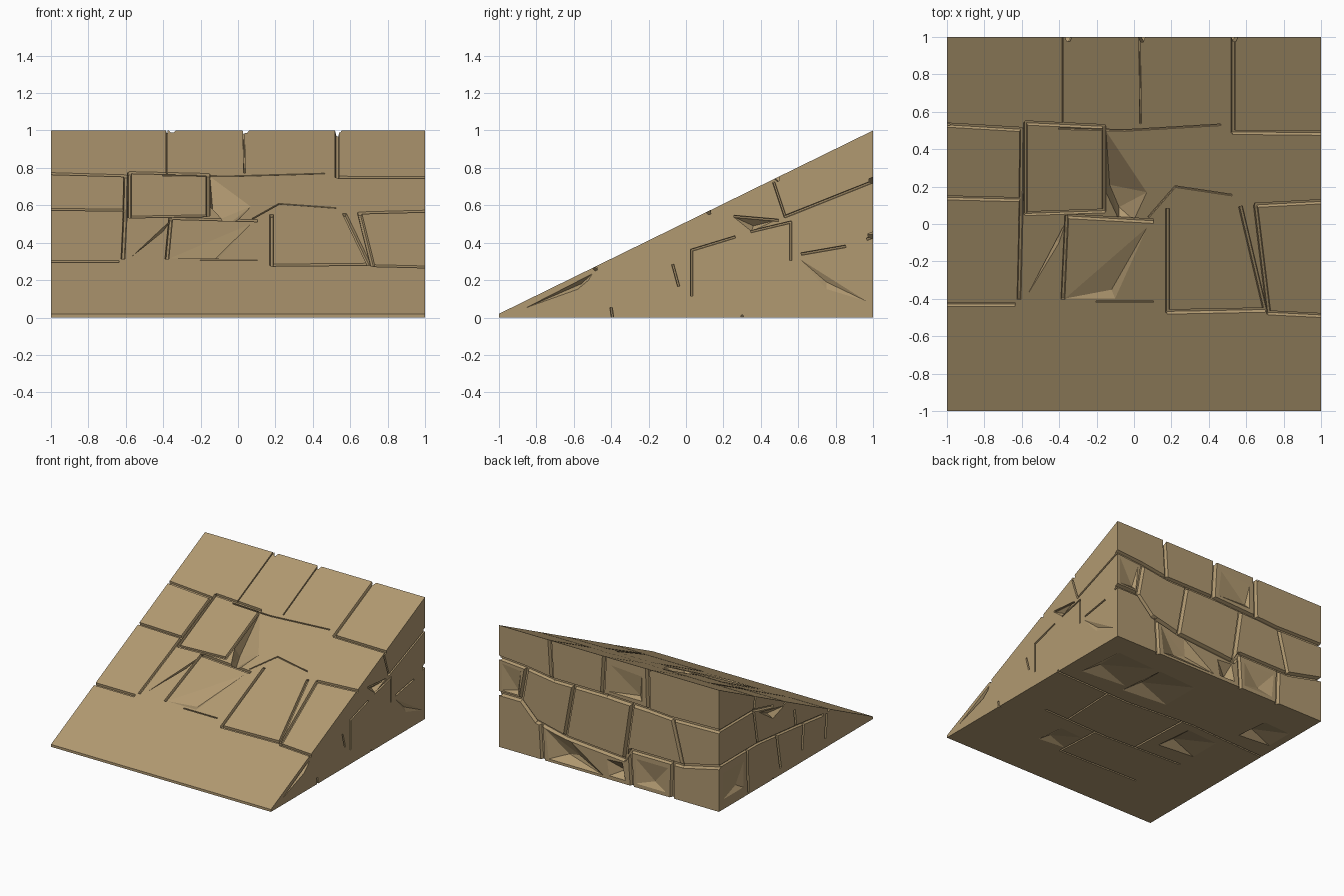
import bpy, bmesh, random
from mathutils import Vector

if "Cube" in bpy.data.objects:
    bpy.data.objects.remove(bpy.data.objects["Cube"])
random.seed(4)

stone = bpy.data.materials.new("sandstone")
stone.diffuse_color = (0.44, 0.32, 0.165, 1)
stone.use_nodes = True
stone.node_tree.nodes["Principled BSDF"].inputs["Base Color"].default_value = stone.diffuse_color

# Each face maps (u, v, height above the surface) to a point
FACES = {
    "slope": lambda u, v, h: Vector((u, v - 0.44 * h, 0.51 + 0.49 * v + 0.9 * h)),
    "back": lambda u, v, h: Vector((u, 1 + h, v)),
    "right": lambda u, v, h: Vector((1 + h, u, v)),
    "left": lambda u, v, h: Vector((-1 - h, u, v)),
    "under": lambda u, v, h: Vector((u, v, -h)),
}
cut = bmesh.new()


def hull(points):
    verts = [cut.verts.new(p) for p in points]
    bmesh.ops.convex_hull(cut, input=verts)
    for v in verts:
        if v.is_valid and not v.link_faces:
            cut.verts.remove(v)


def joint(face, path, top=0.022, base=0.012, depth=0.018):
    """Tapered mortar groove along a polyline."""
    P = FACES[face]
    for a, b in zip(path, path[1:]):
        a, b = Vector(a), Vector(b)
        d = (b - a).normalized()
        n = Vector((-d.y, d.x))
        dep = depth * random.uniform(0.85, 1.15)
        lift = random.uniform(0.015, 0.025)
        a, b = a - d * 0.004, b + d * 0.004
        pts = []
        for e in (a, b):
            for s in (-0.5, 0.5):
                t = e + n * s * top * 1.5
                q = e + n * s * base
                pts += [P(t.x, t.y, lift), P(q.x, q.y, -dep)]
        hull(pts)


def chip(face, rim, deep):
    """Broken hollow: rim polygon at the surface, deep points (u, v, depth)."""
    P = FACES[face]
    lift = random.uniform(0.01, 0.02)
    pts = [P(u, v, h) for u, v in rim for h in (lift, 0.001)]
    hull(pts + [P(u, v, -d) for u, v, d in deep])


# Joints on the sloping top
for path in [
    [(-1.02, .53), (-.6, .505), (-.605, .02), (-.615, -.4)],
    [(-1.02, .14), (-.61, .13)],
    [(-1.02, -.43), (-.64, -.43)],
    [(-.58, .54), (-.16, .52), (-.16, .07), (-.58, .055), (-.58, .54)],
    [(-.35, .04), (.1, .015)],
    [(-.36, .04), (-.38, -.4)],
    [(.18, .08), (.18, -.47), (.7, -.46), (.57, .09)],
    [(1.02, .12), (.65, .1), (.72, -.475), (1.02, -.49)],
    [(.53, 1.02), (.53, .49), (1.02, .485)],
]:
    joint("slope", path)
for path in [
    [(-.38, 1.02), (-.38, .53)],
    [(.03, 1.02), (.035, .54)],
    [(-.4, .51), (-.05, .5), (.46, .53)],
    [(.08, .04), (.22, .2), (.52, .155)],
    [(-.2, -.415), (.1, -.415)],
]:
    joint("slope", path, 0.009, 0.006, 0.01)

# Chips on the sloping top
chip("slope", [(-.15, .5), (-.15, .17), (-.08, .02), (0, .02), (.07, .17)], [(-.13, .17, .09), (-.08, .06, .07)])
chip("slope", [(.08, 0), (-.1, -.4), (-.38, -.4)], [(-.12, -.36, .02)])
chip("slope", [(-.36, .02), (-.4, -.1), (-.57, -.38)], [(-.42, -.1, .03)])

# Back wall: three courses of irregular blocks
for path in [
    [(1.02, .735), (.75, .715), (.5, .68), (.02, .68), (-.35, .665), (-.58, .65), (-1.02, .66)],
    [(.54, 1.02), (.52, .7)],
    [(.04, 1.02), (.06, .68)],
    [(-.35, 1.02), (-.36, .665)],
    [(.75, .71), (.8, .44), (.66, .3)],
    [(.32, .68), (.4, .24)],
    [(-.21, .67), (-.14, .2)],
    [(-.58, .65), (-.67, .3)],
    [(1.02, .44), (.8, .44)],
    [(.66, .3), (.4, .24), (-.14, .2), (-.2, .29), (-.67, .29), (-1.02, .37)],
    [(.62, .3), (.6, -.02)],
    [(-.19, .28), (-.21, -.02)],
    [(-.58, .29), (-.57, -.02)],
]:
    joint("back", path, 0.035, 0.015, 0.025)
chip("back", [(.58, .26), (.35, .22), (.05, .02), (.55, .02)], [(.4, .08, .06), (.3, .1, .05)])
chip("back", [(-.12, .17), (.02, .16), (0, .03), (-.15, .03)], [(-.1, .08, .07)])
chip("back", [(-.01, .95), (-.3, .93), (-.3, .72), (.02, .72)], [(-.27, .75, .025)])
chip("back", [(.98, .7), (.8, .68), (.82, .47), (.98, .47)], [(.84, .5, .025)])
chip("back", [(-.24, .24), (-.54, .24), (-.52, .03), (-.24, .03)], [(-.4, .08, .03)])

# Right wall
for path in [
    [(.47, .72), (.53, .54), (1.02, .735)],
    [(.26, .54), (.49, .52)],
    [(.35, .46), (.56, .51), (.56, .31)],
    [(.62, .34), (.85, .38)],
    [(.97, .42), (1.02, .44)],
    [(.03, .12), (.03, .36), (.26, .43)],
    [(-.07, .28), (-.04, .17)],
    [(-.4, .05), (-.39, -.02)],
]:
    joint("right", path, 0.014, 0.008, 0.016)
chip("right", [(.25, .54), (.48, .52), (.35, .46)], [(.36, .49, .04)])
chip("right", [(-.86, .05), (-.5, .235), (-.52, .2), (-.58, .15)], [(-.56, .18, .04)])
chip("right", [(.6, .32), (.98, .08), (.75, .15)], [(.75, .19, .015)])

# Left wall
for path in [
    [(1.02, .66), (.55, .66), (.3, .6)],
    [(.53, .75), (.55, .66), (.5, .38)],
    [(1.02, .37), (.5, .37), (0, .32), (-.35, .28)],
    [(.02, .46), (0, .32)],
    [(.63, .37), (.62, .02)],
    [(.25, .34), (.2, .06)],
    [(-.1, .31), (-.08, .1)],
    [(-.4, .27), (-.38, .08)],
]:
    joint("left", path, 0.022, 0.01, 0.018)
chip("left", [(.48, .62), (.15, .55), (.3, .5)], [(.32, .54, .04)])
chip("left", [(.95, .3), (.68, .3), (.68, .08), (.95, .08)], [(.75, .12, .025)])

# Underside
for path in [
    [(1, .3), (.3, .28), (-.3, .33), (-1, .3)],
    [(.7, -.2), (.1, -.22), (-.6, -.18)],
    [(.5, .28), (.48, -.21)],
    [(-.2, .32), (-.18, -.2)],
    [(.2, -.22), (.22, -.6), (-.5, -.58)],
]:
    joint("under", path, 0.015, 0.008, 0.014)
for u, v, s, d in [(.67, .62, .2, .05), (.25, .6, .2, .06), (-.8, .58, .14, .05),
                   (-.45, .1, .16, .05), (.34, -.45, .12, .03)]:
    chip("under", [(u - s, v - s * .8), (u + s, v - s), (u + s * .8, v + s), (u - s, v + s * .9)],
         [(u + s * .5, v - s * .5, d)])

# Ramp body: wedge profile extruded across x
bm = bmesh.new()
profile = [(-1, 0), (1, 0), (1, 1), (-1, .02)]
f = bm.faces.new([bm.verts.new((-1, y, z)) for y, z in profile])
ext = bmesh.ops.extrude_face_region(bm, geom=[f])
bmesh.ops.translate(bm, vec=(2, 0, 0), verts=[g for g in ext["geom"] if isinstance(g, bmesh.types.BMVert)])


def to_object(b, name):
    bmesh.ops.recalc_face_normals(b, faces=b.faces)
    me = bpy.data.meshes.new(name)
    b.to_mesh(me)
    b.free()
    me.materials.append(stone)
    ob = bpy.data.objects.new(name, me)
    bpy.context.collection.objects.link(ob)
    return ob


ramp = to_object(bm, "stone_ramp")
cutter = to_object(cut, "joint_cutter")
cutter.hide_render = True

# Carve the joints and chips
mod = ramp.modifiers.new("carve", 'BOOLEAN')
mod.operation = 'DIFFERENCE'
mod.solver = 'EXACT'
mod.use_self = True
mod.object = cutter
bpy.context.view_layer.objects.active = ramp
bpy.ops.object.modifier_apply(modifier=mod.name)
bpy.data.objects.remove(cutter)
